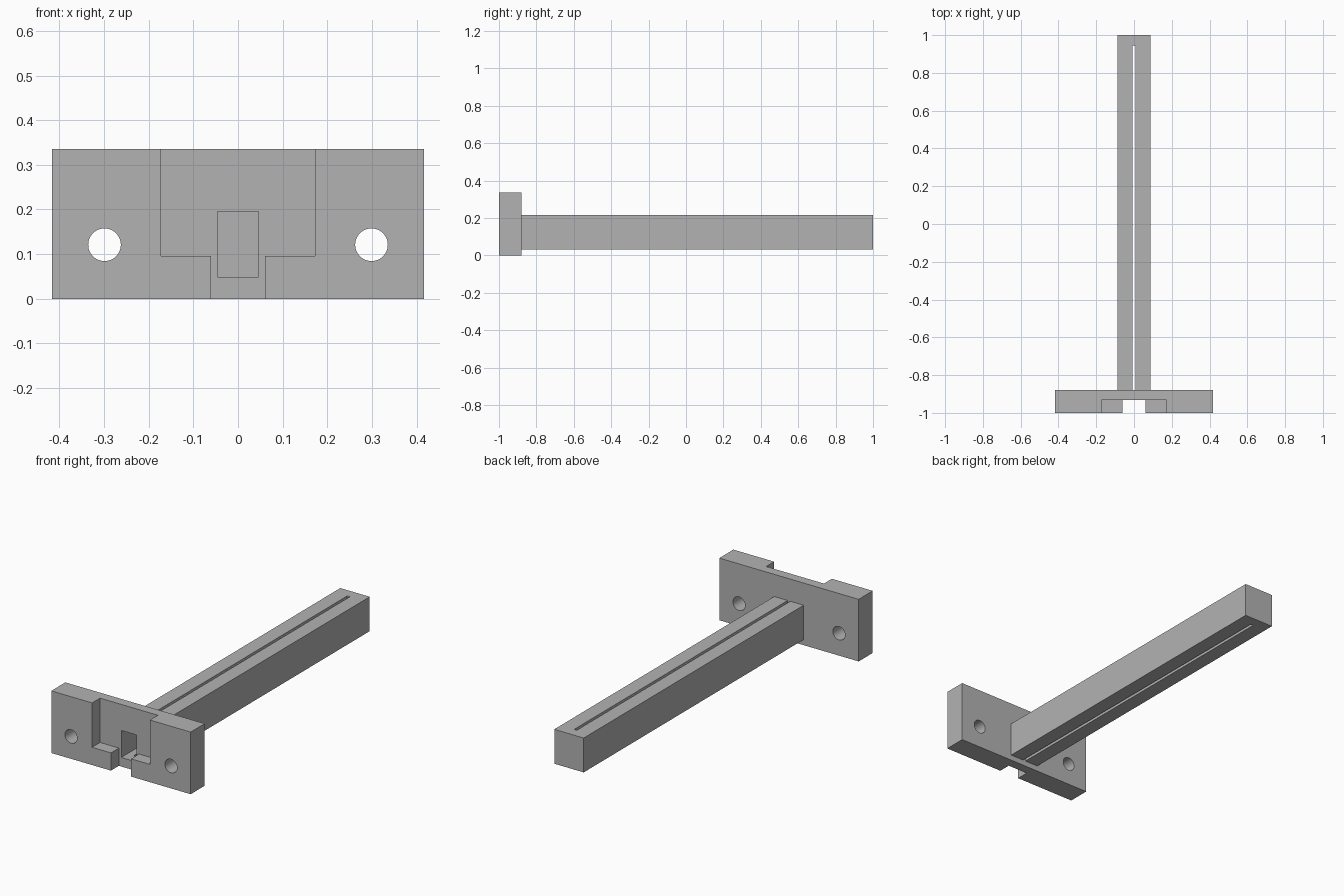
import bpy
import math

cube = bpy.data.objects.get("Cube")
if cube:
    bpy.data.objects.remove(cube, do_unlink=True)

grey = bpy.data.materials.new("plain grey")
grey.use_nodes = True
colour = (0.45, 0.45, 0.45, 1)
grey.diffuse_color = colour
grey.node_tree.nodes["Principled BSDF"].inputs["Base Color"].default_value = colour


def box(name, half_width, y0, y1, z0, z1):
    """Box centred on x = 0 between the given y and z limits."""
    bpy.ops.mesh.primitive_cube_add(size=1, location=(0, (y0 + y1) / 2, (z0 + z1) / 2))
    ob = bpy.context.object
    ob.name = name
    ob.scale = (2 * half_width, y1 - y0, z1 - z0)
    bpy.ops.object.transform_apply(location=True, rotation=False, scale=True)
    ob.data.materials.append(grey)
    return ob


def combine(target, tool, operation):
    """Apply a boolean to the target and discard the tool."""
    mod = target.modifiers.new(operation, "BOOLEAN")
    mod.operation = operation
    mod.solver = "EXACT"
    mod.object = tool
    bpy.ops.object.select_all(action="DESELECT")
    bpy.context.view_layer.objects.active = target
    target.select_set(True)
    bpy.ops.object.modifier_apply(modifier=mod.name)
    bpy.data.objects.remove(tool, do_unlink=True)


FRONT, POCKET, BACK, END = -1.0, -0.932, -0.88, 1.0
SLOT_END = 0.945

# Mounting plate and square bar joined into one solid
bracket = box("mounting_plate_with_bar", 0.417, FRONT, BACK, 0, 0.336)
combine(bracket, box("bar", 0.088, BACK - 0.03, END, 0.03, 0.216), "UNION")

# Wide recess in the plate front, open at the top, and narrow one below it
combine(bracket, box("wide_recess", 0.173, FRONT - 0.1, POCKET, 0.096, 0.5), "DIFFERENCE")
combine(bracket, box("narrow_recess", 0.06, FRONT - 0.1, POCKET, -0.1, 0.2), "DIFFERENCE")

# Channel inside the bar, and thin slot through its top and bottom
combine(bracket, box("channel", 0.046, POCKET - 0.03, SLOT_END, 0.049, 0.195), "DIFFERENCE")
for z0, z1 in ((0.01, 0.1), (0.15, 0.25)):
    combine(bracket, box("slot", 0.008, BACK, SLOT_END, z0, z1), "DIFFERENCE")

# Screw holes
for side in (-1, 1):
    bpy.ops.mesh.primitive_cylinder_add(vertices=48, radius=0.0365, depth=0.4,
                                        location=(side * 0.299, -0.94, 0.121),
                                        rotation=(math.pi / 2, 0, 0))
    hole = bpy.context.object
    hole.data.materials.append(grey)
    combine(bracket, hole, "DIFFERENCE")

bpy.ops.object.shade_smooth_by_angle(angle=math.radians(30))
